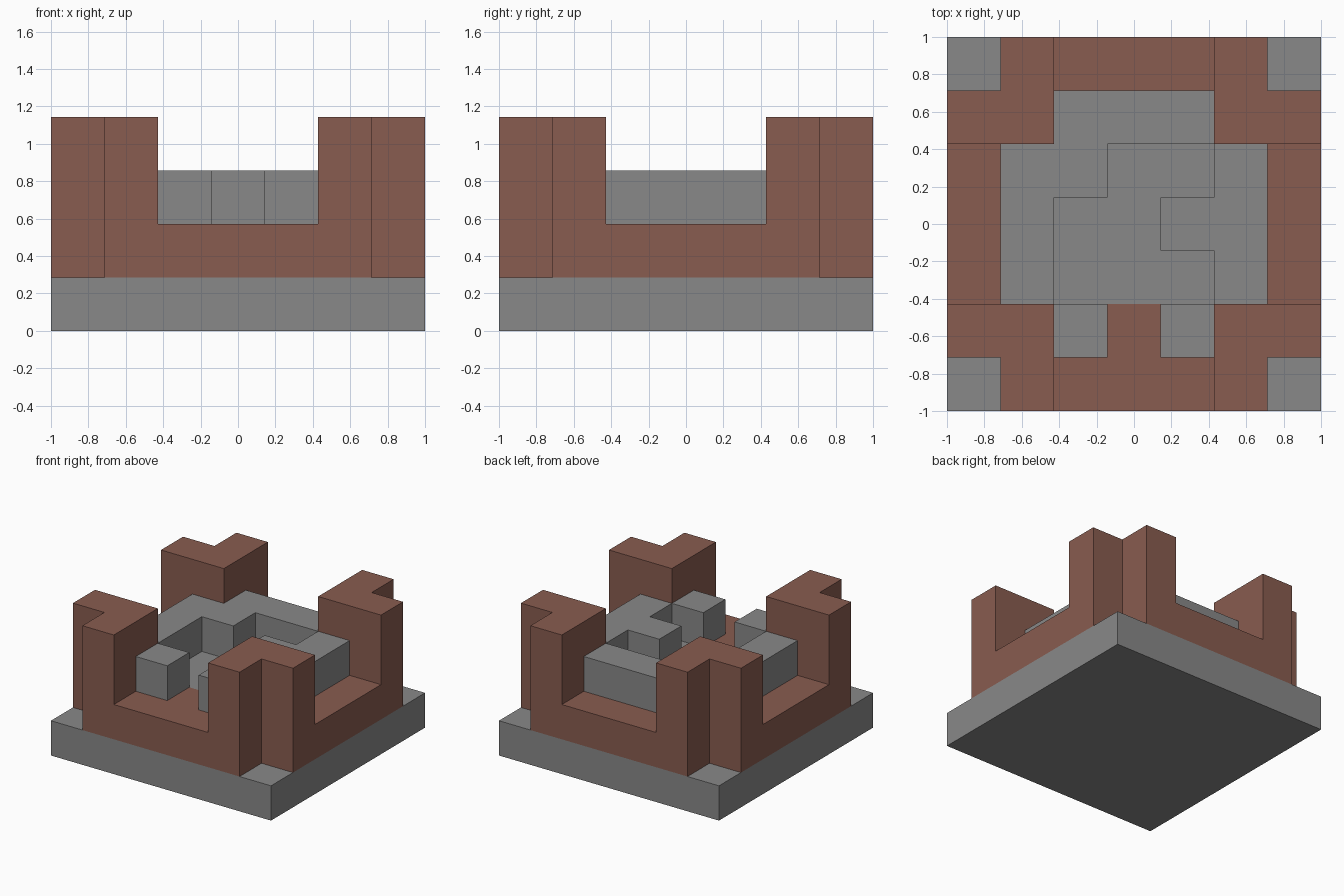
import bpy
import bmesh

U = 2 / 7  # side of one building block; the plan is 7 x 7 blocks

cube = bpy.data.objects.get("Cube")
if cube:
    bpy.data.objects.remove(cube, do_unlink=True)


def make_material(name, rgb):
    mat = bpy.data.materials.new(name)
    mat.use_nodes = True
    mat.diffuse_color = (*rgb, 1)
    mat.node_tree.nodes["Principled BSDF"].inputs["Base Color"].default_value = (*rgb, 1)
    return mat


stone = make_material("grey stone", (0.25, 0.25, 0.25))
brick = make_material("red brown brick", (0.25, 0.107, 0.08))

# Floor plan, back row first: T tower, w low wall, s raised stone, p sunken court
PLAN = [
    ".TwwwT.",
    "TTsssTT",
    "wsspp" + "sw",
    "wsppssw",
    "wspppsw",
    "TTswsTT",
    ".TwwwT.",
]


def layer(name, keys, bottom, top, mat, keep=lambda col, row: True):
    """Extrude the plan cells whose letter is in keys, from bottom to top in blocks."""
    bm = bmesh.new()
    for r, line in enumerate(PLAN):
        for col, letter in enumerate(line):
            row = 6 - r
            if letter in keys and keep(col, row):
                x, y = col * U - 1, row * U - 1
                bm.faces.new([bm.verts.new((px, py, bottom * U)) for px, py in
                              ((x, y), (x + U, y), (x + U, y + U), (x, y + U))])
    bmesh.ops.remove_doubles(bm, verts=bm.verts, dist=0.001)
    raised = bmesh.ops.extrude_face_region(bm, geom=bm.faces[:], use_keep_orig=True)["geom"]
    bmesh.ops.translate(bm, vec=(0, 0, (top - bottom) * U),
                        verts=[g for g in raised if isinstance(g, bmesh.types.BMVert)])
    bmesh.ops.recalc_face_normals(bm, faces=bm.faces)
    bmesh.ops.dissolve_limit(bm, angle_limit=0.01, verts=bm.verts, edges=bm.edges)
    mesh = bpy.data.meshes.new(name)
    bm.to_mesh(mesh)
    bm.free()
    mesh.materials.append(mat)
    bpy.context.collection.objects.link(bpy.data.objects.new(name, mesh))


# Square foundation, brick wall ring, and the court floor inside it
layer("foundation", ".Twsp", 0, 1, stone)
layer("outer_wall", "Tws", 1, 2, brick)
layer("court_floor", "p", 1, 2, stone)

# Stone blocks around the court
layer("inner_stonework", "s", 2, 3, stone)

# Four L-shaped corner towers
for side, in_x in (("right", lambda c: c < 3), ("left", lambda c: c > 3)):
    for end, in_y in (("front", lambda r: r < 3), ("back", lambda r: r > 3)):
        layer(f"{end}_{side}_tower", "T", 2, 4, brick,
              lambda c, r, fx=in_x, fy=in_y: fx(c) and fy(r))
